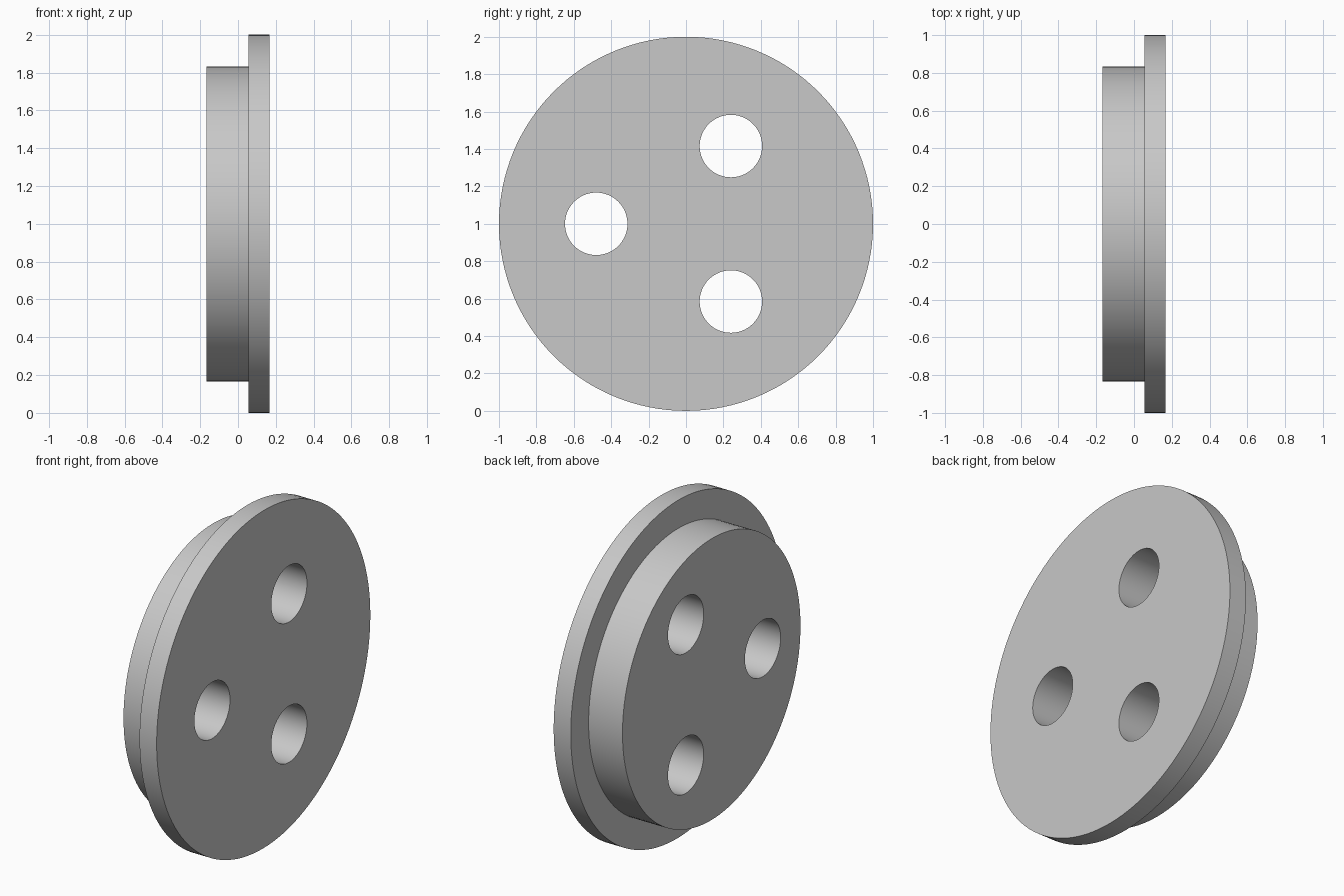
import bpy
import bmesh
from math import cos, sin, tau, radians

cube = bpy.data.objects.get("Cube")
if cube:
    bpy.data.objects.remove(cube, do_unlink=True)

CENTRE_Z = 1.0
SEGMENTS = 128

# Single plain grey
grey = bpy.data.materials.new("plain grey")
grey.use_nodes = True
colour = (0.58, 0.58, 0.58, 1)
grey.diffuse_color = colour
grey.node_tree.nodes["Principled BSDF"].inputs["Base Color"].default_value = colour


def turned_solid(name, profile, y=0.0, z=CENTRE_Z, segments=SEGMENTS):
    """Closed solid turned about the x direction from (x, radius) points."""
    bm = bmesh.new()
    angles = [tau * i / segments for i in range(segments)]
    rings = [[bm.verts.new((x, y + r * cos(a), z + r * sin(a))) for a in angles]
             for x, r in profile]
    for low, high in zip(rings, rings[1:]):
        for i in range(segments):
            j = (i + 1) % segments
            bm.faces.new((low[i], low[j], high[j], high[i]))
    bm.faces.new(rings[0])
    bm.faces.new(rings[-1])
    bmesh.ops.recalc_face_normals(bm, faces=bm.faces)
    mesh = bpy.data.meshes.new(name)
    bm.to_mesh(mesh)
    bm.free()
    mesh.materials.append(grey)
    obj = bpy.data.objects.new(name, mesh)
    bpy.context.collection.objects.link(obj)
    return obj


# Stepped disc: narrow hub and wider flange
disc = turned_solid("flanged_disc", [(-0.167, 0.833), (0.055, 0.833),
                                     (0.055, 1.0), (0.167, 1.0)])
bpy.ops.object.select_all(action="DESELECT")
bpy.context.view_layer.objects.active = disc
disc.select_set(True)

# Three through holes, evenly spaced around the axis
for k in range(3):
    a = tau / 2 + k * tau / 3
    cutter = turned_solid("hole_cutter", [(-0.4, 0.167), (0.4, 0.167)],
                          0.48 * cos(a), CENTRE_Z + 0.48 * sin(a), 64)
    cutter.hide_render = True
    cut = disc.modifiers.new("hole", "BOOLEAN")
    cut.operation = "DIFFERENCE"
    cut.solver = "EXACT"
    cut.object = cutter
    bpy.ops.object.modifier_apply(modifier=cut.name)
    bpy.data.objects.remove(cutter, do_unlink=True)

bpy.ops.object.shade_smooth_by_angle(angle=radians(30))
